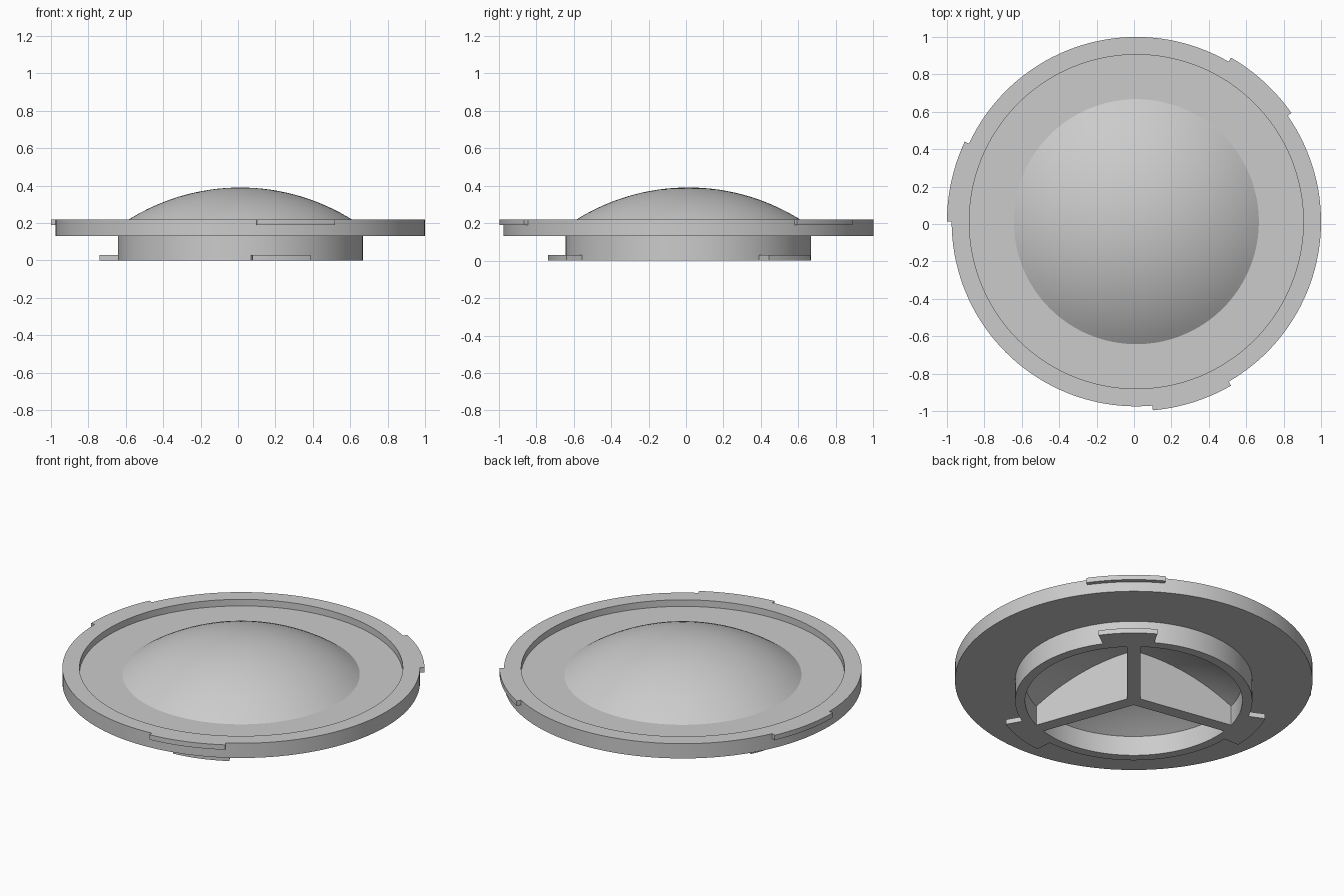
import bpy, bmesh, math
from mathutils import Matrix

cube = bpy.data.objects.get("Cube")
if cube:
    bpy.data.objects.remove(cube, do_unlink=True)

SEGMENTS = 144
STEP = 2 * math.pi / SEGMENTS
CENTRE = (0.0125, 0.0125, 0)
NECK_R, BORE_R, DISC_R = 0.655, 0.6, 0.9875

grey = bpy.data.materials.new("plain grey")
grey.use_nodes = True
colour = (0.6, 0.6, 0.6, 1)
grey.diffuse_color = colour
grey.node_tree.nodes["Principled BSDF"].inputs["Base Color"].default_value = colour


def dome_z(r, edge_r, edge_z, top_z):
    """Height of a spherical cap at radius r."""
    rise = top_z - edge_z
    ball = (edge_r ** 2 + rise ** 2) / (2 * rise)
    return top_z - ball + math.sqrt(ball ** 2 - r ** 2)


def underside(r):
    return dome_z(r, BORE_R, 0.12, 0.295)


def finish(name, bm):
    bmesh.ops.remove_doubles(bm, verts=bm.verts, dist=1e-5)
    bmesh.ops.recalc_face_normals(bm, faces=bm.faces)
    mesh = bpy.data.meshes.new(name)
    bm.to_mesh(mesh)
    bm.free()
    mesh.materials.append(grey)
    obj = bpy.data.objects.new(name, mesh)
    obj.location = CENTRE
    bpy.context.collection.objects.link(obj)
    bpy.ops.object.select_all(action="DESELECT")
    obj.select_set(True)
    bpy.context.view_layer.objects.active = obj
    bpy.ops.object.shade_smooth_by_angle(angle=math.radians(30))


def sweep(bm, profile, start, count):
    """Turn an (r, z) profile around z in equal steps."""
    rings = []
    for i in range(count + 1):
        a = start + i * STEP
        rings.append([bm.verts.new((r * math.cos(a), r * math.sin(a), z))
                      for r, z in profile])
    for a, b in zip(rings, rings[1:]):
        for j in range(len(profile) - 1):
            if profile[j][0] == 0:
                bm.faces.new((a[0], a[j + 1], b[j + 1]))
            elif profile[j + 1][0] == 0:
                bm.faces.new((a[j], a[j + 1], b[j]))
            else:
                bm.faces.new((a[j], a[j + 1], b[j + 1], b[j]))
    return rings


# Domed cap: hollow underside, neck ring, flange and recessed top
steps = [i / 16 for i in range(17)]
profile = [(BORE_R * t, underside(BORE_R * t)) for t in steps]
profile += [(BORE_R, 0), (NECK_R, 0), (NECK_R, 0.13), (DISC_R, 0.13),
            (DISC_R, 0.22), (0.893, 0.22), (0.893, 0.18)]
profile += [(NECK_R * t, dome_z(NECK_R * t, NECK_R, 0.18, 0.39))
            for t in reversed(steps)]
bm = bmesh.new()
sweep(bm, profile, 0, SEGMENTS)
finish("domed_cap", bm)


# Three locking tabs on the flange and on the neck
def tabs(name, inner, outer, low, high):
    bm = bmesh.new()
    loop = [(inner, low), (outer, low), (outer, high), (inner, high), (inner, low)]
    for k in range(3):
        rings = sweep(bm, loop, math.radians(35 + 120 * k), 10)
        for end in (rings[0], rings[-1]):
            bm.faces.new(end[:4])
    finish(name, bm)


tabs("flange_tabs", DISC_R, 1.0125, 0.19, 0.22)
tabs("neck_tabs", NECK_R, 0.752, 0, 0.03)

# Three ribs inside the neck, rising into the dome shell
bm = bmesh.new()
HALF = 0.0385
first = HALF / math.sqrt(3)
for k in range(3):
    turn = Matrix.Rotation(math.radians(50 + 120 * k), 3, "Z")

    def vert(x, y, z):
        return bm.verts.new(turn @ Matrix.Translation((x, y, z)).translation)

    rows = []
    for t in steps:
        r = first + (0.605 - first) * t
        top = underside(r) + 0.03
        rows.append([vert(r, HALF, 0), vert(r, HALF, top),
                     vert(r, -HALF, top), vert(r, -HALF, 0)])
    for a, b in zip(rows, rows[1:]):
        for i in range(4):
            j = (i + 1) % 4
            bm.faces.new((a[i], a[j], b[j], b[i]))
    bm.faces.new(rows[-1])
    for z, i, j in ((0, 0, 3), (underside(0) + 0.03, 1, 2)):
        bm.faces.new((vert(0, 0, z), rows[0][i], rows[0][j]))
finish("inner_ribs", bm)
